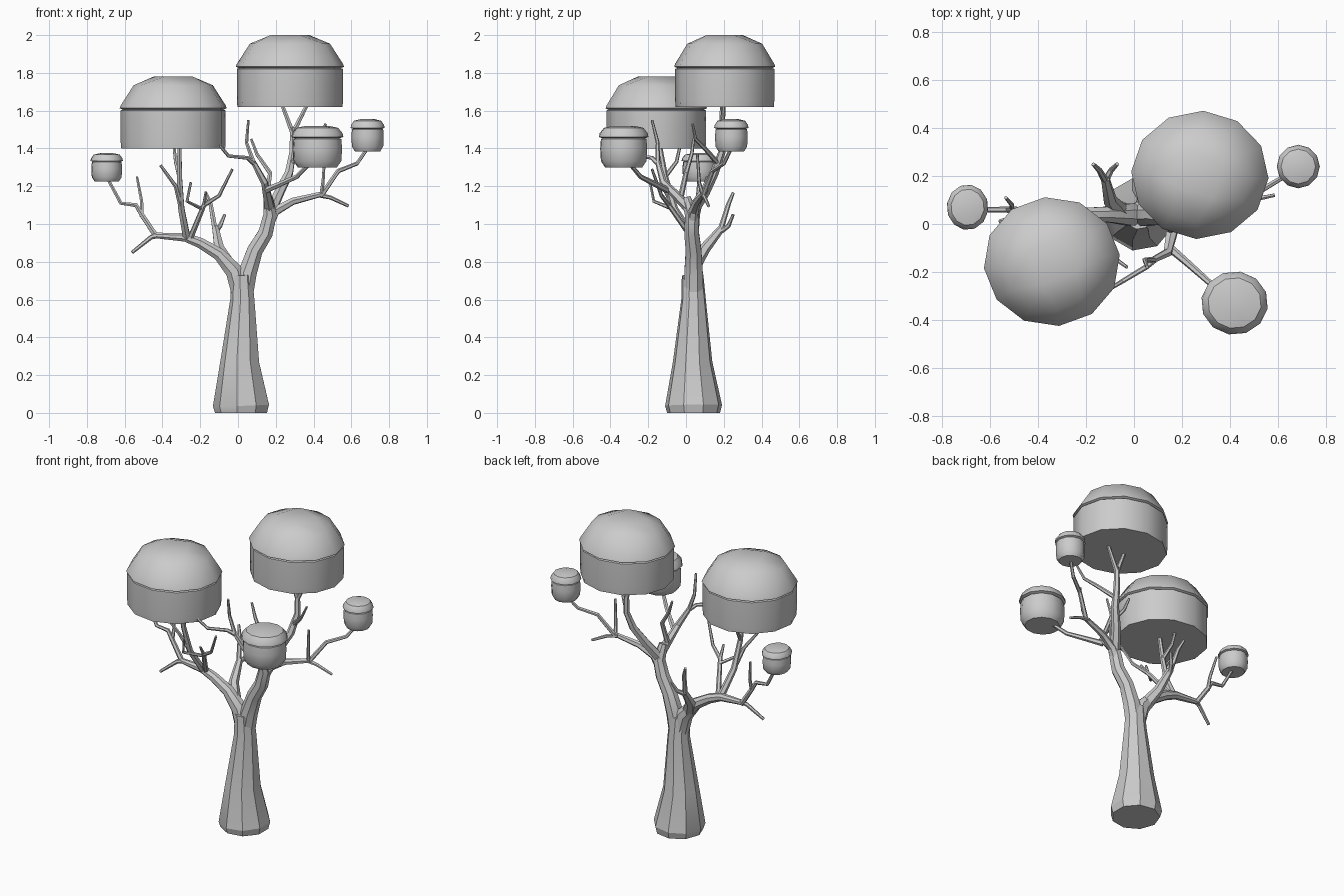
import bpy
import bmesh
from math import cos, sin, pi, radians
from mathutils import Vector

cube = bpy.data.objects.get("Cube")
if cube:
    bpy.data.objects.remove(cube, do_unlink=True)

grey = bpy.data.materials.new("plain grey")
grey.use_nodes = True
tone = (.6, .6, .6, 1)
grey.diffuse_color = tone
grey.node_tree.nodes["Principled BSDF"].inputs["Base Color"].default_value = tone


def finish(name, bm, angle):
    """Turn a bmesh into a named, shaded object."""
    bmesh.ops.recalc_face_normals(bm, faces=bm.faces)
    mesh = bpy.data.meshes.new(name)
    bm.to_mesh(mesh)
    bm.free()
    mesh.materials.append(grey)
    obj = bpy.data.objects.new(name, mesh)
    bpy.context.collection.objects.link(obj)
    bpy.ops.object.select_all(action='DESELECT')
    obj.select_set(True)
    bpy.context.view_layer.objects.active = obj
    bpy.ops.object.shade_smooth_by_angle(angle=radians(angle))


def bridge(bm, lower, upper):
    count = len(lower)
    for i in range(count):
        j = (i + 1) % count
        bm.faces.new((lower[i], lower[j], upper[j], upper[i]))


def limb(name, points, radii, sides=6):
    """Sweep a tapering polygon along a path."""
    bm = bmesh.new()
    path = [Vector(p) for p in points]
    last = len(path) - 1
    if len(radii) == 2:
        start, end = radii
        radii = [start + (end - start) * i / last for i in range(last + 1)]
    side = Vector((1, 0, 0))
    rings = []
    for i, (centre, radius) in enumerate(zip(path, radii)):
        along = (path[min(i + 1, last)] - path[max(i - 1, 0)]).normalized()
        side = (side - along * side.dot(along)).normalized()
        other = along.cross(side)
        turns = [2 * pi * (k + .5) / sides for k in range(sides)]
        rings.append([bm.verts.new(centre + radius * (side * cos(t) + other * sin(t)))
                      for t in turns])
    for lower, upper in zip(rings, rings[1:]):
        bridge(bm, lower, upper)
    bm.faces.new(rings[0])
    bm.faces.new(rings[-1])
    finish(name, bm, 25)


def crown(name, centre, size, bottom, top, turn, profile, cap):
    """Twelve-sided foliage cap: rings of (radius, height) and a square top."""
    bm = bmesh.new()

    def ring(radius, height, count):
        z = bottom + (top - bottom) * height
        angles = [radians(turn) + 2 * pi * k / count for k in range(count)]
        return [bm.verts.new((centre[0] + size[0] * radius * cos(a),
                              centre[1] + size[1] * radius * sin(a), z)) for a in angles]

    rings = [ring(radius, height, 12) for radius, height in profile]
    for lower, upper in zip(rings, rings[1:]):
        bridge(bm, lower, upper)
    bm.faces.new(rings[0])
    # square top joined to the last ring, like a divided cube face
    square, rim = ring(cap, 1, 4), rings[-1]
    bm.faces.new(square)
    for i in range(4):
        k = 3 * i
        bm.faces.new((square[i], rim[k - 1], rim[k], rim[k + 1]))
        bm.faces.new((square[i], rim[k + 1], rim[k + 2], square[(i + 1) % 4]))
    finish(name, bm, 35)


# Trunk
limb("trunk", [(.02, .04, 0), (.02, .04, .04), (.012, .035, .27),
               (.025, .04, .6), (.02, .035, .73)],
     [.142, .153, .106, .066, .058], sides=9)

# Left side: bough, its twigs and the supports of the broad left crown
limb("left_bough", [(.01, .04, .64), (-.02, .04, .75), (-.1, .04, .84), (-.2, .04, .9),
                    (-.28, .04, .93), (-.45, .05, .94)],
     [.05, .05, .036, .03, .025, .015], sides=8)
limb("left_low_twig", [(-.42, .05, .94), (-.46, .04, .93), (-.56, .01, .85)], (.016, .009))
limb("left_crown_stem", [(-.43, .05, .93), (-.51, .06, 1.05), (-.54, .06, 1.1),
                         (-.62, .06, 1.11), (-.69, .07, 1.24)], (.016, .009))
limb("left_high_twig", [(-.51, .06, 1.04), (-.51, .08, 1.12), (-.535, .11, 1.25)], (.012, .007))
limb("left_support", [(-.27, .04, .92), (-.3, -.06, 1.08), (-.31, -.11, 1.25),
                      (-.31, -.14, 1.42)], (.022, .012))
limb("left_support_twig", [(-.3, -.06, 1.08), (-.33, -.12, 1.2), (-.41, -.15, 1.31)], (.014, .008))
limb("left_support_fork", [(-.31, -.11, 1.25), (-.33, -.05, 1.33), (-.34, -.03, 1.42)],
     (.012, .008))
limb("inner_twig", [(-.25, .03, .93), (-.18, -.09, 1.1), (-.1, -.13, 1.15), (-.03, -.18, 1.29)],
     (.016, .007))
limb("inner_twig_fork", [(-.18, -.09, 1.1), (-.17, -.14, 1.17)], (.011, .007))
limb("inner_twig_side", [(-.19, -.07, 1.08), (-.27, -.17, 1.12), (-.25, -.19, 1.22)],
     (.011, .007))

# Rear stub with two tips
limb("rear_stub", [(-.05, .04, .78), (-.1, .1, .87), (-.12, .19, .98)], (.04, .019))
for side, x, z in (("left", -.07, 1.05), ("right", -.17, 1.165)):
    limb("rear_tip_" + side, [(-.12, .18, .96), (x / 2 - .06, .225, z - .06), (x, .25, z)],
         (.016, .008))

# Right side: bough and outer branch
limb("right_bough", [(.025, .04, .6), (.05, .04, .74), (.09, .04, .86), (.145, .03, .95),
                     (.17, .03, 1.05), (.16, 0, 1.14)],
     [.055, .053, .045, .042, .038, .026], sides=8)
limb("outer_branch", [(.16, .03, 1.0), (.2, .04, 1.07), (.29, .06, 1.12), (.45, .09, 1.16)],
     (.032, .014))
limb("outer_low_twig", [(.42, .09, 1.155), (.49, .1, 1.14), (.585, .12, 1.095)], (.013, .008))
limb("outer_crown_stem", [(.44, .09, 1.15), (.53, .14, 1.28), (.63, .2, 1.32),
                          (.685, .24, 1.4)], (.014, .009))
limb("outer_high_twig", [(.44, .09, 1.15), (.45, .07, 1.22), (.46, .06, 1.37)], (.012, .007))

# Supports of the tall crown
limb("tall_support", [(.17, .03, 1.06), (.22, .1, 1.17), (.27, .15, 1.27), (.29, .19, 1.38),
                      (.29, .19, 1.51)], (.032, .015))
for side, x, y in (("left", .37, .2), ("right", .23, .19)):
    limb("tall_support_fork_" + side, [(.29, .19, 1.48), (x, y, 1.64)], (.015, .01))
limb("tall_twig", [(.28, .17, 1.32), (.37, .1, 1.4), (.42, .05, 1.45), (.465, .035, 1.53)],
     (.014, .007))

# Front branches leading to the front crown and the left crown
limb("front_branch", [(.17, .03, 1.07), (.155, -.05, 1.15), (.14, -.12, 1.22),
                      (.08, -.15, 1.33)], (.03, .014))
limb("front_crown_stem", [(.15, -.1, 1.18), (.22, -.16, 1.21), (.31, -.24, 1.25),
                          (.38, -.3, 1.32)], (.018, .01))
limb("crossing_twig", [(.085, -.15, 1.32), (.05, -.18, 1.35), (-.05, -.24, 1.36),
                       (-.1, -.27, 1.42)], (.013, .008))
limb("centre_twig", [(.085, -.15, 1.32), (.045, -.15, 1.43), (.055, -.18, 1.55)], (.013, .007))
limb("centre_side_twig", [(.15, -.03, 1.13), (.17, 0, 1.27), (.1, .03, 1.37), (.07, .04, 1.45)],
     (.016, .007))

# Foliage: straight drum, thin lip and dome
broad = [(.97, 0), (.98, .08), (.98, .53), (.94, .54), (1, .56), (.98, .6), (.74, .88)]
crown("broad_left_crown", (-.343, -.157), (.285, .27), 1.4, 1.78, 66, broad, .4)
crown("tall_right_crown", (.275, .205), (.287, .268), 1.62, 2, 27, broad, .4)
small = [(.75, 0), (.92, .15), (.95, .45), (.92, .68), (.86, .7), (1, .73), (.97, .82), (.8, .95)]
crown("front_crown", (.42, -.33), (.14, .133), 1.3, 1.52, 20, small, .45)
crown("outer_right_crown", (.686, .24), (.09, .091), 1.385, 1.555, 30, small, .5)
crown("outer_left_crown", (-.695, .07), (.087, .095), 1.225, 1.375, 50, small, .5)
